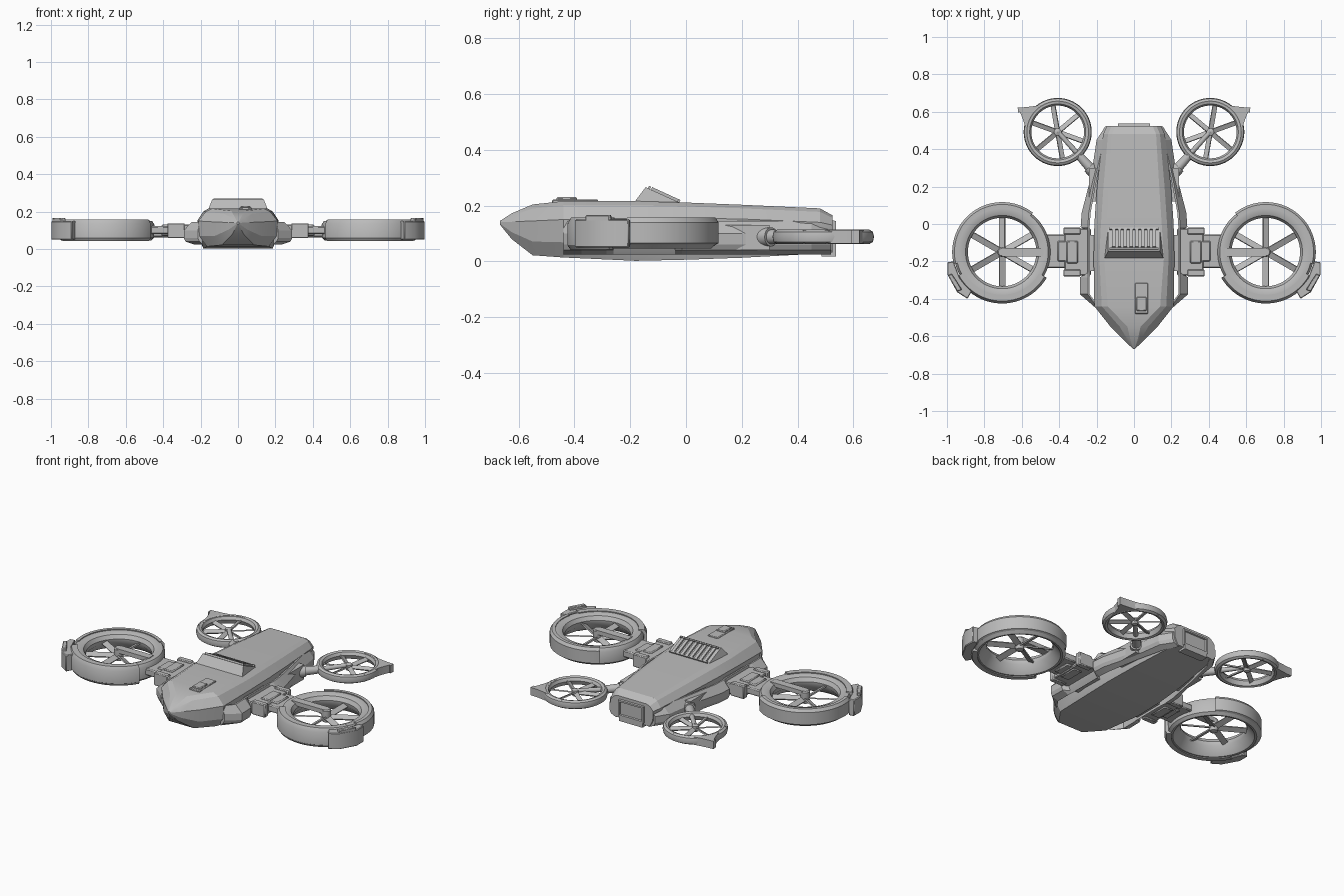
import bpy, bmesh
from math import radians, sin, cos, pi
from mathutils import Matrix, Vector

cube = bpy.data.objects.get("Cube")
if cube:
    bpy.data.objects.remove(cube, do_unlink=True)

grey = bpy.data.materials.new("hull_grey")
grey.use_nodes = True
grey.diffuse_color = (0.5, 0.5, 0.5, 1)
grey.node_tree.nodes["Principled BSDF"].inputs["Base Color"].default_value = (0.5, 0.5, 0.5, 1)


def finish(name, bm, mirror=False, bevel=0, angle=30):
    bmesh.ops.recalc_face_normals(bm, faces=bm.faces)
    me = bpy.data.meshes.new(name)
    bm.to_mesh(me)
    bm.free()
    me.shade_smooth()
    me.set_sharp_from_angle(angle=radians(angle))
    me.materials.append(grey)
    ob = bpy.data.objects.new(name, me)
    bpy.context.collection.objects.link(ob)
    if bevel:
        mod = ob.modifiers.new("bevel", 'BEVEL')
        mod.width, mod.segments = bevel, 1
    if mirror:
        ob.modifiers.new("mirror", 'MIRROR').use_mirror_merge = False
    return ob


def loft(bm, rings, closed=False):
    """Skin a list of equal point rings, capping the ends unless closed."""
    vs = [[bm.verts.new(p) for p in r] for r in rings]
    n = len(vs[0])
    pairs = list(zip(vs, vs[1:])) + ([(vs[-1], vs[0])] if closed else [])
    for a, b in pairs:
        for i in range(n):
            j = (i + 1) % n
            bm.faces.new((a[i], a[j], b[j], b[i]))
    if not closed:
        bm.faces.new(vs[0])
        bm.faces.new(vs[-1])


def box(bm, x, y, z, rot=None):
    """Box from three (min, max) ranges, optionally transformed."""
    loft(bm, [[(x[0], y[0], h), (x[1], y[0], h), (x[1], y[1], h), (x[0], y[1], h)] for h in z])
    if rot:
        bm.verts.ensure_lookup_table()
        bmesh.ops.transform(bm, matrix=rot, verts=bm.verts[-8:])


def prism(bm, pts, z0, z1):
    loft(bm, [[(x, y, z) for x, y in pts] for z in (z0, z1)])


def sweep(bm, profile, centre, a0=0, a1=360, steps=64):
    """Revolve an (r, z) profile about a vertical axis."""
    full = a1 - a0 == 360
    angs = [radians(a0 + (a1 - a0) * i / steps) for i in range(steps if full else steps + 1)]
    loft(bm, [[(centre[0] + r * cos(a), centre[1] + r * sin(a), z) for r, z in profile]
              for a in angs], full)


def blades(bm, centre, z, length, width, angles):
    for a in angles:
        rot = (Matrix.Translation((*centre, z)) @ Matrix.Rotation(radians(a), 4, 'Z')
               @ Matrix.Rotation(radians(25), 4, 'X'))
        box(bm, (0.01, length), (-width / 2, width / 2), (-0.004, 0.004), rot)


# Main hull: y, belt half width, belt z, top half width, top z, bottom half width, bottom z
stations = [(-0.667, .006, .140, .003, .145, .003, .132),
            (-0.625, .050, .142, .018, .172, .030, .080),
            (-0.550, .125, .145, .035, .204, .085, .022),
            (-0.440, .212, .150, .140, .216, .165, .014),
            (-0.180, .216, .155, .160, .216, .185, .002),
            (0.000, .212, .155, .148, .211, .185, .006),
            (0.200, .198, .152, .135, .203, .172, .013),
            (0.480, .165, .140, .118, .190, .140, .028),
            (0.525, .145, .130, .100, .165, .120, .032)]
bm = bmesh.new()
rings = []
for y, w, zb, tw, zt, bw, z0 in stations:
    half = [(bw, z0), (w * .97, z0 + (zb - z0) * .4), (w, zb),
            (w * .45 + tw * .55, zb + (zt - zb) * .75), (tw, zt)]
    rings.append([(x, y, z) for x, z in half] + [(-x, y, z) for x, z in reversed(half)])
loft(bm, rings)
finish("fuselage", bm, angle=20)

# Side rails standing off the hull
rail = [(-.44, .19, .215), (-.375, .237, .290), (-.285, .237, .288), (-.26, .235, .255),
        (-.04, .235, .255), (-.015, .237, .285), (.06, .232, .280), (.26, .195, .228),
        (.45, .15, .200), (.52, .11, .155)]
bm = bmesh.new()
loft(bm, [[(i, y, .025), (o - .01, y, .04), (o, y, .06), (o, y, .10), (i + .01, y, .145), (i, y, .145)]
          for y, i, o in rail])
finish("side_rail", bm, True, angle=15)

# Links joining the rails to the hull
bm = bmesh.new()
for y0, y1 in ((-.25, -.06), (.12, .30)):
    box(bm, (.15, .24), (y0, y1), (.04, .13))
finish("rail_link", bm, True)

# Intake scoop with louvres on the rear slope
bm = bmesh.new()
side = [(-.188, .208), (-.145, .266), (-.01, .205)]
loft(bm, [[(s * (.16 if i == 0 else .138), y, z) for i, (y, z) in enumerate(side)] for s in (-1, 1)])
finish("intake_scoop", bm)
slope = Matrix.Translation((0, -.078, .2365)) @ Matrix.Rotation(radians(-24.5), 4, 'X')
bm = bmesh.new()
for i in range(8):
    x = (i - 3.5) * .031
    box(bm, (x - .009, x + .009), (-.052, .052), (-.004, .009), slope)
for y in (-.06, .056):
    box(bm, (-.13, .13), (y - .004, y + .004), (-.004, .009), slope)
finish("scoop_louvres", bm)

# Raised hatch on the nose deck and panel on the tail
bm = bmesh.new()
box(bm, (.005, .075), (-.48, -.315), (.205, .222))
box(bm, (.013, .067), (-.465, -.39), (.205, .230))
finish("deck_hatch", bm, bevel=.004)
bm = bmesh.new()
loft(bm, [[(-.085 * k, y, a), (.085 * k, y, a), (.085 * k, y, b), (-.085 * k, y, b)]
          for y, a, b, k in ((.50, .04, .15, 1), (.537, .045, .145, 1),
                             (.537, .055, .135, .88), (.529, .058, .132, .86))])
box(bm, (-.08, .08), (.485, .537), (.018, .046))
finish("tail_panel", bm)

# Mounting blocks and arms for the large rotors
bm = bmesh.new()
box(bm, (.23, .372), (-.275, -.025), (.065, .130))
for y in (-.262, -.038):
    box(bm, (.285, .378), (y - .018, y + .018), (.058, .138))
box(bm, (.30, .36), (-.21, -.09), (.06, .137))
finish("arm_block", bm, True, .005)
bm = bmesh.new()
box(bm, (.36, .47), (-.235, -.055), (.08, .122))
box(bm, (.36, .41), (-.2, -.09), (.07, .13))
finish("rotor_arm", bm, True, .006)

# Large front rotors
C = (.705, -.15)
bm = bmesh.new()
sweep(bm, [(.240, .046), (.256, .060), (.258, .130), (.246, .150), (.222, .153), (.196, .143),
           (.183, .120), (.186, .095), (.228, .048)], C, steps=72)
finish("large_duct", bm, True, angle=35)
bm = bmesh.new()
sweep(bm, [(.235, .042), (.264, .042), (.275, .058), (.275, .135), (.262, .158), (.228, .158)],
      C, -150, -28, 32)
sweep(bm, [(.245, .055), (.267, .065), (.267, .14), (.255, .157), (.235, .157)], C, -14, 128, 36)
finish("duct_cover", bm, True)
bm = bmesh.new()
prism(bm, [(.965, -.20), (.998, -.205), (.998, -.27), (.945, -.365), (.89, -.40), (.865, -.355),
           (.93, -.29)], .05, .150)
prism(bm, [(.975, -.265), (.995, -.275), (.945, -.362), (.92, -.35)], .14, .166)
finish("duct_tab", bm, True, .004)
bm = bmesh.new()
blades(bm, C, .105, .195, .034, [30 + 60 * k for k in range(6)])
finish("large_blades", bm, True)
bm = bmesh.new()
sweep(bm, [(.001, .075), (.022, .08), (.026, .10), (.026, .148), (.02, .156), (.001, .156)], C, steps=24)
box(bm, (.485, .705), (-.173, -.127), (.130, .156))
finish("large_hub_arm", bm, True)

# Small rear rotors
S = (.408, .492)
bm = bmesh.new()
sweep(bm, [(.165, .062), (.178, .070), (.182, .088), (.178, .106), (.165, .114), (.150, .109),
           (.141, .092), (.152, .066)], S, steps=56)
finish("small_duct", bm, True, angle=40)
# Swept fin with concave flanks, pointing out and back
bm = bmesh.new()
tip = Vector((.622, .622))
outline = []
for a, corner in ((100, (.53, .625)), (-25, (.575, .535))):
    start = Vector((S[0] + .172 * cos(radians(a)), S[1] + .172 * sin(radians(a))))
    mid = Vector(corner)
    curve = [start * (1 - t) ** 2 + mid * 2 * t * (1 - t) + tip * t * t for t in
             [k / 8 for k in range(9)]]
    outline.append(curve)
inner = [(S[0] + .155 * cos(radians(a)), S[1] + .155 * sin(radians(a))) for a in range(-15, 96, 15)]
end = [tuple(tip + Vector((-.004, -.03)))]
prism(bm, [tuple(p) for p in outline[0]] + end + [tuple(p) for p in outline[1][-2::-1]] + inner,
      .064, .112)
finish("small_fin", bm, True)
bm = bmesh.new()
blades(bm, S, .088, .15, .026, [20 + 60 * k for k in range(6)])
sweep(bm, [(.001, .066), (.016, .07), (.02, .085), (.02, .105), (.001, .112)], S, steps=20)
finish("small_blades_hub", bm, True)


# Round struts carrying the small rotors
def tube(bm, a, b, r1, r2):
    a, b = Vector(a), Vector(b)
    rot = (b - a).to_track_quat('Z', 'Y').to_matrix().to_4x4()
    bmesh.ops.create_cone(bm, cap_ends=True, segments=24, radius1=r1, radius2=r2,
                          depth=(b - a).length, matrix=Matrix.Translation((a + b) / 2) @ rot)


bm = bmesh.new()
tube(bm, (.17, .23, .088), (.24, .305, .088), .036, .034)
tube(bm, (.225, .29, .088), (.295, .368, .088), .027, .022)
tube(bm, (.285, .357, .088), (.40, .485, .098), .015, .012)
finish("rear_strut", bm, True)
